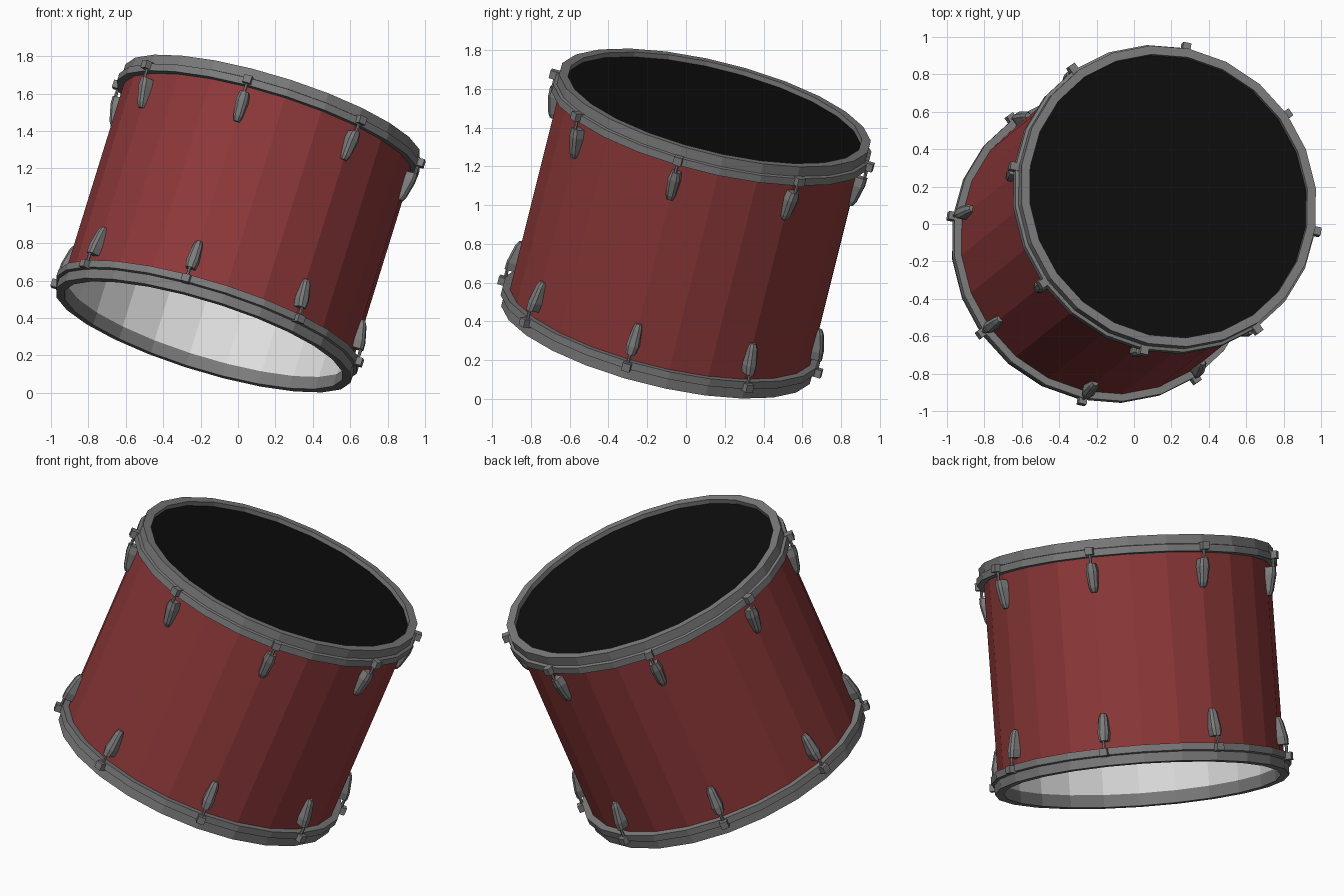
import bpy, bmesh
from math import pi, cos, sin
from mathutils import Matrix, Vector

if "Cube" in bpy.data.objects:
    bpy.data.objects.remove(bpy.data.objects["Cube"], do_unlink=True)

SIDES, LUGS = 24, 8
TOP = 0.643                                   # half height along the drum axis

# Tilted frame of the whole drum
axis = Vector((0.288, 0.232, 0.929)).normalized()
tilt = Vector((0, 0, 1)).rotation_difference(axis).to_matrix().to_4x4()
FRAME = Matrix.Translation((0, 0, 0.905)) @ tilt @ Matrix.Rotation(-pi / 18, 4, 'Z')
FLIP = Matrix.Rotation(pi, 4, 'X')


def material(name, rgb):
    m = bpy.data.materials.new(name)
    m.use_nodes = True
    m.diffuse_color = (*rgb, 1)
    m.node_tree.nodes["Principled BSDF"].inputs["Base Color"].default_value = (*rgb, 1)
    return m


red = material("red_lacquer", (0.27, 0.04, 0.041))
metal = material("grey_metal", (0.2, 0.2, 0.2))
inside = material("pale_lining", (0.75, 0.75, 0.75))
black = material("black_skin", (0.004, 0.004, 0.004))


def finish(bm, name, mats, local=Matrix()):
    bmesh.ops.recalc_face_normals(bm, faces=bm.faces)
    me = bpy.data.meshes.new(name)
    bm.to_mesh(me)
    bm.free()
    for m in mats:
        me.materials.append(m)
    ob = bpy.data.objects.new(name, me)
    bpy.context.collection.objects.link(ob)
    ob.matrix_world = FRAME @ local
    return ob


def lathe(profile):
    """Closed (radius, height) profile turned around the drum axis."""
    bm = bmesh.new()
    rings = []
    for i in range(SIDES):
        a = 2 * pi * i / SIDES
        rings.append([bm.verts.new((r * cos(a), r * sin(a), z)) for r, z in profile])
    n = len(profile)
    for i in range(SIDES):
        p, q = rings[i], rings[(i + 1) % SIDES]
        for j in range(n):
            k = (j + 1) % n
            bm.faces.new((p[j], q[j], q[k], p[k]))
    return bm


def loft(bm, sections):
    """Stack of equal-sized point loops, capped at both ends."""
    loops = [[bm.verts.new(p) for p in s] for s in sections]
    n = len(loops[0])
    for a, b in zip(loops, loops[1:]):
        for j in range(n):
            k = (j + 1) % n
            bm.faces.new((a[j], a[k], b[k], b[j]))
    bm.faces.new(loops[0])
    bm.faces.new(loops[-1])


# Shell: red outside, pale lining inside
bm = lathe([(0.805, -0.6), (0.805, 0.6), (0.782, 0.6), (0.782, -0.6)])
shell = finish(bm, "shell", [red, inside])
for f in shell.data.polygons:
    if f.normal.xy.dot(f.center.xy) < -0.1:
        f.material_index = 1

# Drum skin, set just below the top edge
bm = bmesh.new()
bmesh.ops.create_cone(bm, cap_ends=True, segments=SIDES, radius1=0.79,
                      radius2=0.79, depth=0.008,
                      matrix=Matrix.Translation((0, 0, 0.612)))
finish(bm, "top_skin", [black])

# Stepped hoops: narrow upper band over a wider flange
hoop = [(0.78, TOP), (0.828, TOP), (0.828, 0.59), (0.845, 0.585),
        (0.845, 0.545), (0.8, 0.545), (0.78, 0.575)]


# Lug outline: chamfered cross-section of given half width and depth
def section(z, w, out):
    base = 0.79
    return [(base, -w, z), (out - 0.012, -w, z), (out, -w * 0.5, z),
            (out, w * 0.5, z), (out - 0.012, w, z), (base, w, z)]


for end, local in (("top", Matrix()), ("bottom", FLIP)):
    finish(lathe(hoop), end + "_hoop", [metal], local)
    for i in range(LUGS):
        place = local @ Matrix.Rotation(2 * pi * i / LUGS, 4, 'Z')
        # Tapered lug casing
        bm = bmesh.new()
        loft(bm, [section(0.345, 0.016, 0.822), section(0.37, 0.024, 0.835),
                  section(0.46, 0.032, 0.856), section(0.505, 0.024, 0.858)])
        finish(bm, f"{end}_lug_{i + 1}", [metal], place)
        # Tension rod
        bm = bmesh.new()
        bmesh.ops.create_cone(bm, cap_ends=True, segments=6, radius1=0.009,
                              radius2=0.009, depth=0.08,
                              matrix=Matrix.Translation((0.845, 0, 0.53)))
        finish(bm, f"{end}_rod_{i + 1}", [metal], place)
        # Claw gripping the flange
        bm = bmesh.new()
        bmesh.ops.create_cube(bm, size=1, matrix=Matrix.Translation((0.85, 0, 0.572))
                              @ Matrix.Diagonal((0.05, 0.044, 0.042, 1)))
        finish(bm, f"{end}_claw_{i + 1}", [metal], place)
